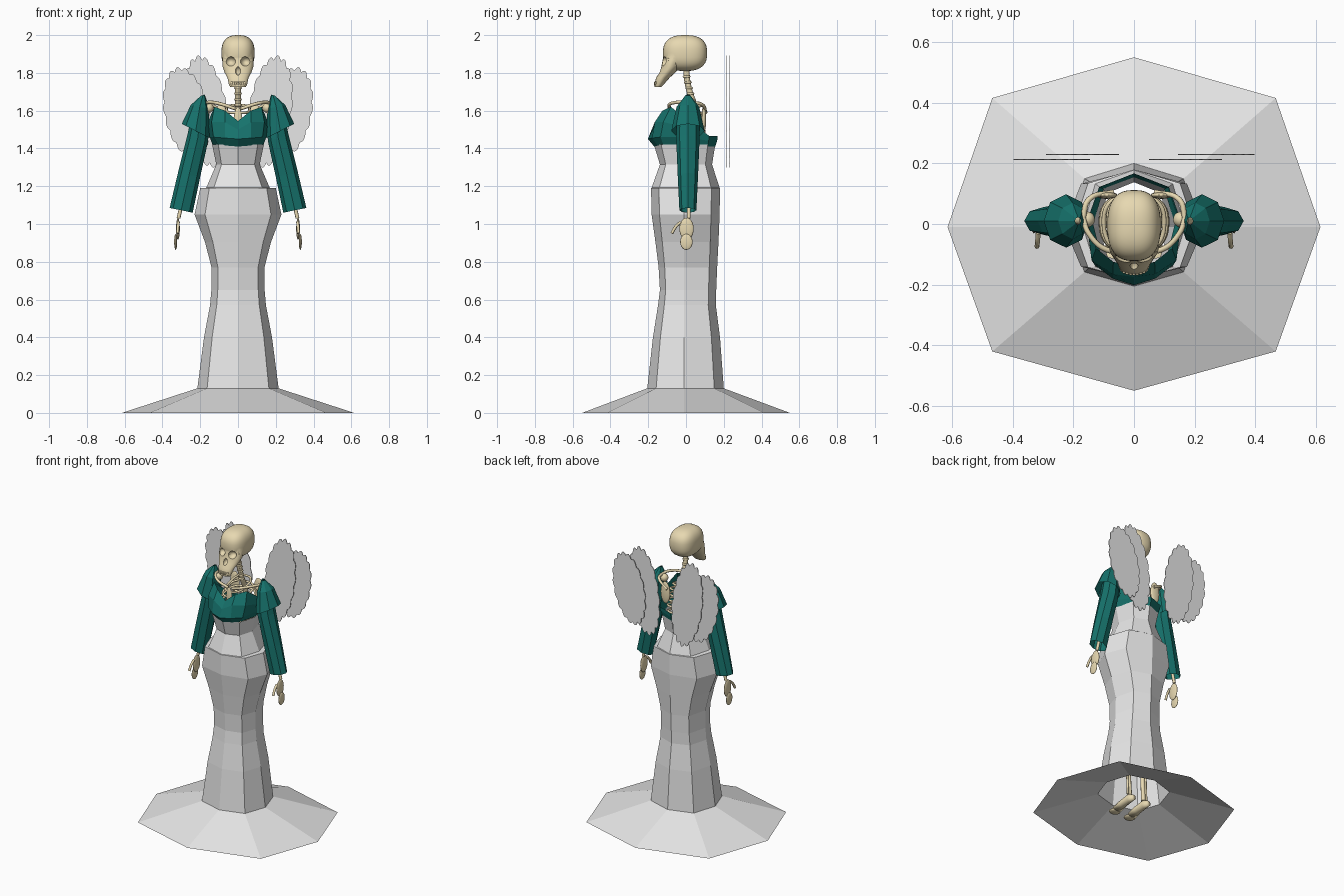
import bpy, bmesh, math
from mathutils import Vector

cube = bpy.data.objects.get("Cube")
if cube:
    bpy.data.objects.remove(cube, do_unlink=True)


def material(name, rgb):
    m = bpy.data.materials.new(name)
    m.use_nodes = True
    m.diffuse_color = (*rgb, 1)
    m.node_tree.nodes["Principled BSDF"].inputs["Base Color"].default_value = (*rgb, 1)
    return m


GREY = material("pale grey cloth", (0.8, 0.8, 0.8))
TEAL = material("deep teal cloth", (0.008, 0.17, 0.15))
BONE = material("warm bone", (0.8, 0.69, 0.44))


def finish(name, bm, mat, smooth=False):
    bmesh.ops.recalc_face_normals(bm, faces=bm.faces)
    me = bpy.data.meshes.new(name)
    bm.to_mesh(me)
    bm.free()
    me.materials.append(mat)
    for p in me.polygons:
        p.use_smooth = smooth
    ob = bpy.data.objects.new(name, me)
    bpy.context.collection.objects.link(ob)
    return ob


def loft(name, rings, mat, cap=False, smooth=False):
    """Skin a list of equally long closed rings."""
    bm = bmesh.new()
    rows = [[bm.verts.new(p) for p in r] for r in rings]
    n = len(rows[0])
    for a, b in zip(rows, rows[1:]):
        for i in range(n):
            j = (i + 1) % n
            bm.faces.new((a[i], a[j], b[j], b[i]))
    if cap:
        bm.faces.new(rows[0])
        bm.faces.new(rows[-1])
    return finish(name, bm, mat, smooth)


def ball(name, c, r, mat=BONE, seg=24, power=1.0):
    """Ellipsoid; power below 1 makes it boxier."""
    bm = bmesh.new()
    bmesh.ops.create_uvsphere(bm, u_segments=seg, v_segments=seg // 2, radius=1)
    for v in bm.verts:
        v.co = Vector([c[k] + r[k] * math.copysign(abs(v.co[k]) ** power, v.co[k]) for k in range(3)])
    return finish(name, bm, mat, True)


def tube(name, pts, r, closed=False):
    cu = bpy.data.curves.new(name, "CURVE")
    cu.dimensions = "3D"
    cu.bevel_depth, cu.bevel_resolution, cu.resolution_u = r, 2, 5
    cu.use_fill_caps = True
    s = cu.splines.new("BEZIER")
    s.bezier_points.add(len(pts) - 1)
    for b, p in zip(s.bezier_points, pts):
        b.co = p
        b.handle_left_type = b.handle_right_type = "AUTO"
    s.use_cyclic_u = closed
    cu.materials.append(BONE)
    ob = bpy.data.objects.new(name, cu)
    bpy.context.collection.objects.link(ob)


def oval(z, hx, front, back, n=8, xaxis_y=-0.01, diag=0.76):
    """Octagon-like ring with its own front and back depth."""
    pts = []
    for i in range(n):
        a = math.tau * i / n
        c, s = math.cos(a), math.sin(a)
        if n == 8 and i % 2:
            c, s = math.copysign(diag, c), math.copysign(diag, s)
        pts.append((hx * c, xaxis_y + s * ((back - xaxis_y) if s > 0 else (xaxis_y - front)), z))
    return pts


# Gown: flared train, fitted skirt, hip ledge and waist, all one open shell
gown = [(0, .615, -.55, .55), (.13, .215, -.205, .20), (.4, .18, -.175, .18), (.57, .148, -.148, .158),
        (.65, .141, -.138, .16), (.77, .14, -.145, .165), (.905, .175, -.162, .172), (1.05, .23, -.182, .178),
        (1.19, .2, -.185, .18), (1.192, .168, -.182, .178), (1.315, .115, -.138, .138), (1.42, .137, -.17, .155)]
loft("gown", [oval(*g) for g in gown], GREY)


# Bodice with a sweetheart neckline, low at the back
def mirrored(half):
    """Half ring from back centre to front centre, mirrored."""
    return half + [(-x, y, z) for x, y, z in half[-2:0:-1]]


bodice = [
    [(0, .155, 1.41), (.1, .115, 1.41), (.135, 0, 1.42), (.105, -.12, 1.42), (.06, -.15, 1.415), (0, -.168, 1.41)],
    [(0, .165, 1.44), (.11, .12, 1.44), (.15, 0, 1.46), (.13, -.135, 1.46), (.07, -.18, 1.455), (0, -.202, 1.45)],
    [(0, .167, 1.465), (.115, .122, 1.465), (.155, 0, 1.51), (.14, -.12, 1.54), (.07, -.165, 1.54), (0, -.175, 1.50)],
    [(0, .167, 1.467), (.115, .122, 1.467), (.155, .01, 1.55), (.125, -.08, 1.62), (.068, -.125, 1.60), (0, -.14, 1.545)]]
loft("bodice", [mirrored(r) for r in bodice], TEAL)


def sleeve_ring(inner, outer, ry, yc=.01):
    (xi, zi), (xo, zo) = inner, outer
    ring = []
    for i in range(8):
        t = math.tau * i / 8
        k = .5 + .5 * math.cos(t)
        ring.append((xi + (xo - xi) * k, yc + ry * math.sin(t), zi + (zo - zi) * k))
    return ring


cap_rings = [sleeve_ring(*r) for r in [
    ((.175, 1.685), (.195, 1.68), .012), ((.155, 1.61), (.25, 1.63), .06), ((.15, 1.455), (.298, 1.53), .088)]]
arm_rings = [sleeve_ring(*r) for r in [
    ((.155, 1.52), (.25, 1.56), .06), ((.158, 1.44), (.268, 1.47), .062), ((.2, 1.25), (.318, 1.27), .054),
    ((.24, 1.06), (.362, 1.085), .045)]]


def wing_plate(name, cx, cz, long, short, tilt, y, side):
    """Thin leaf plate with a scalloped rim."""
    bm = bmesh.new()
    pts = []
    n = 126
    for i in range(n):
        t = math.tau * i / n
        f = .92 + .08 * abs(math.sin(t * 9))
        u, v = short * f * math.cos(t), long * f * math.sin(t)
        x = cx + u * math.cos(tilt) + v * math.sin(tilt)
        z = cz - u * math.sin(tilt) + v * math.cos(tilt)
        pts.append(bm.verts.new((side * x, y, z)))
    face = bm.faces.new(pts)
    out = bmesh.ops.extrude_face_region(bm, geom=[face])
    for v in out["geom"]:
        if isinstance(v, bmesh.types.BMVert):
            v.co.y += .004
    finish(name, bm, GREY)


for side, label in ((1, "left"), (-1, "right")):
    def S(x, y, z):
        return (side * x, y, z)

    # Sleeves
    loft(label + "_shoulder_cap", [[S(*p) for p in r] for r in cap_rings], TEAL)
    loft(label + "_sleeve", [[S(*p) for p in r] for r in arm_rings], TEAL)

    # Wings, the two layers swapping depth between sides
    wing_plate(label + "_inner_wing", .17, 1.595, .30, .115, .14, .211 if side > 0 else .227, side)
    wing_plate(label + "_outer_wing", .272, 1.59, .245, .12, .2, .227 if side > 0 else .211, side)

    # Arm and hand
    tube(label + "_upper_arm", [S(.16, .01, 1.61), S(.25, .015, 1.32)], .014)
    tube(label + "_forearm", [S(.25, .015, 1.32), S(.315, .015, 1.03)], .01)
    ball(label + "_shoulder_joint", S(.155, .015, 1.615), (.026, .026, .026))
    ball(label + "_palm", S(.318, .003, .975), (.01, .038, .058))
    ball(label + "_fingers", S(.33, .002, .905), (.008, .033, .042))
    tube(label + "_thumb", [S(.316, -.028, 1.01), S(.318, -.055, .985), S(.32, -.075, .95)], .008)

    # Collarbone, shoulder blade and its ridge
    tube(label + "_collarbone", [S(.015, -.085, 1.61), S(.09, -.085, 1.635), S(.15, -.03, 1.645),
                                 S(.168, .02, 1.64)], .009)
    tube(label + "_shoulder_ridge", [S(.168, .02, 1.64), S(.15, .08, 1.635), S(.07, .105, 1.59)], .009)
    ball(label + "_shoulder_blade", S(.09, .095, 1.56), (.035, .012, .075))

    # Leg and foot
    tube(label + "_thigh", [S(.08, 0, 1.0), S(.06, -.005, .56)], .018)
    tube(label + "_shin", [S(.06, -.005, .56), S(.055, .025, .08)], .014)
    tube(label + "_calf_bone", [S(.075, .01, .53), S(.075, .03, .08)], .007)
    loft(label + "_foot", [[S(.06 + w * math.cos(k * math.tau / 10), y, z + h * math.sin(k * math.tau / 10))
                            for k in range(10)] for y, z, w, h in
                           [(.07, .045, .016, .018), (.03, .055, .024, .03), (-.04, .045, .03, .022),
                            (-.09, .03, .036, .014)]], BONE, True, True)
    ball(label + "_toes", S(.06, -.115, .025), (.038, .034, .012))

# Spine, breastbone, ribs and pelvis
tube("spine", [(0, .0, 1.84), (0, .01, 1.74), (0, .04, 1.64), (0, .085, 1.52), (0, .06, 1.3), (0, .05, 1.05)], .016)
for i in range(6):
    z = 1.78 - i * .03
    ball("neck_bone_%d" % i, (0, .003 + .007 * i, z), (.021, .021, .009), seg=12)
for i in range(7):
    z, w = 1.62 - i * .04, (.06, .085, .1, .107, .11, .107, .1)[i]
    tube("rib_%d" % i, [(0, .09, z + .01), (w * .75, .075, z + .005), (w, 0, z - .015), (w * .7, -.075, z - .03),
                        (0, -.095, z - .03), (-w * .7, -.075, z - .03), (-w, 0, z - .015),
                        (-w * .75, .075, z + .005)], .007, True)
ball("breastbone", (0, -.095, 1.55), (.022, .01, .07))
ball("pelvis", (0, .01, 1.05), (.1, .06, .06))

# Skull: boxy cranium with a tapering face, joined and hollowed
skull = ball("skull", (0, -.005, 1.905), (.088, .117, .095), seg=40, power=.78)
face_rings = [oval(z, hx, cy - hy, cy + hy, 20, cy) for z, hx, cy, hy in
              [(1.725, .04, -.148, .018), (1.735, .048, -.145, .024), (1.775, .056, -.122, .036),
               (1.80, .07, -.1, .042), (1.835, .082, -.08, .05), (1.87, .082, -.07, .053), (1.91, .076, -.06, .053)]]
face = loft("face", face_rings, BONE, True, True)
cutters = [ball("eye_cutter", (s * .041, -.135, 1.862), (.029, .045, .027)) for s in (1, -1)]
cutters.append(ball("nose_cutter", (0, -.145, 1.812), (.014, .03, .024)))
for tool in [face] + cutters:
    mod = skull.modifiers.new(tool.name, "BOOLEAN")
    mod.object, mod.solver = tool, "EXACT"
    mod.operation = "UNION" if tool is face else "DIFFERENCE"
bpy.context.view_layer.update()
baked = bpy.data.meshes.new_from_object(skull.evaluated_get(bpy.context.evaluated_depsgraph_get()))
skull.modifiers.clear()
skull.data = baked
for tool in [face] + cutters:
    bpy.data.objects.remove(tool, do_unlink=True)
bpy.ops.object.select_all(action="DESELECT")
skull.select_set(True)
bpy.context.view_layer.objects.active = skull
bpy.ops.object.shade_smooth_by_angle(angle=math.radians(40))

# Rims around the eye sockets and a row of teeth
for s, label in ((1, "left"), (-1, "right")):
    tube(label + "_eye_rim", [(s * .041 + .03 * math.cos(a), -.119 + .028 * abs(s * .041 + .03 * math.cos(a)) / .07,
                               1.862 + .028 * math.sin(a)) for a in (0, 1.57, 3.14, 4.71)], .005, True)
for i in range(7):
    x = (i - 3) * .011
    ball("tooth_%d" % i, (x, -.165 + 6 * x * x, 1.743), (.006, .006, .012), seg=10)
